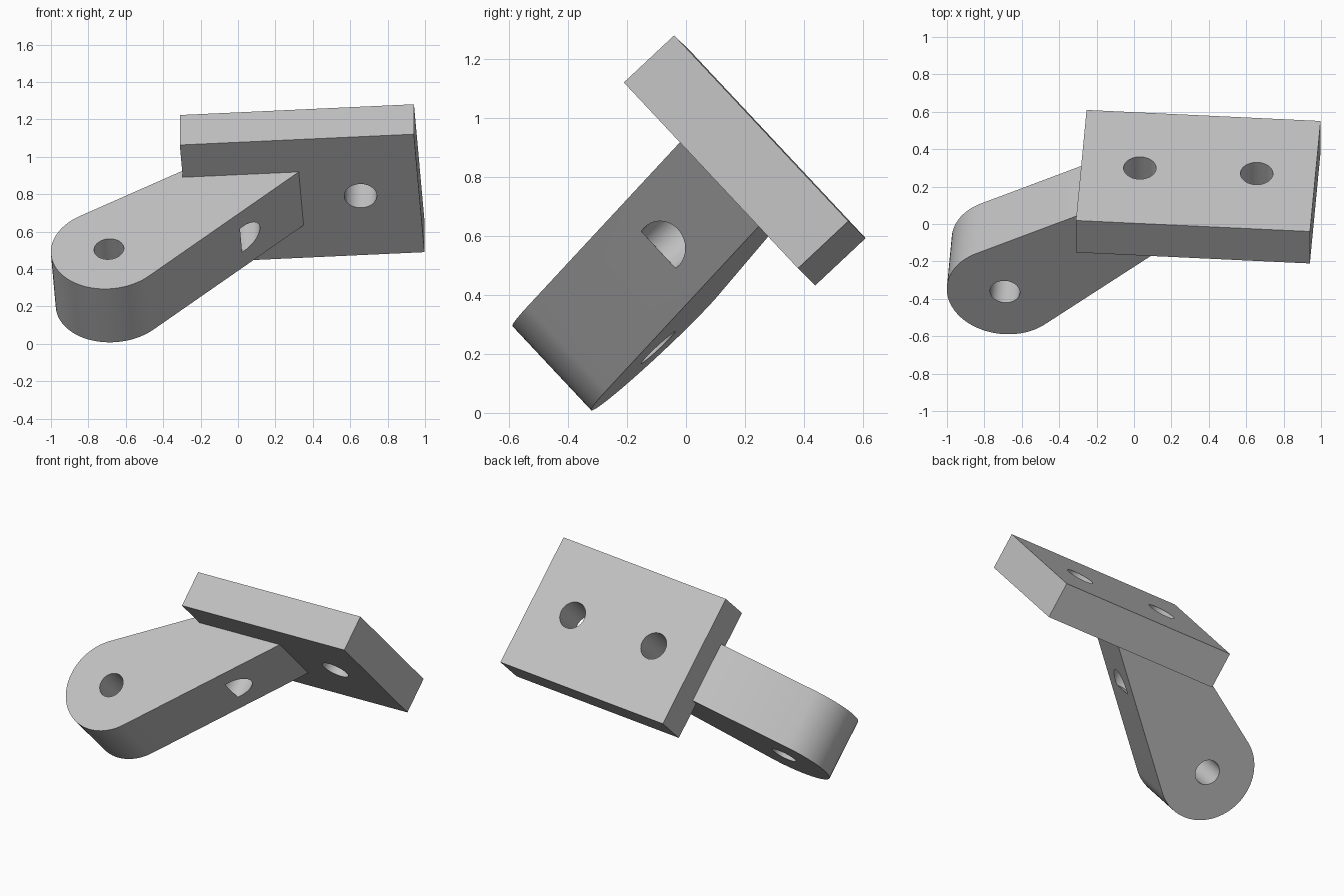
import bpy, bmesh, math
from mathutils import Matrix, Vector

cube = bpy.data.objects.get("Cube")
if cube:
    bpy.data.objects.remove(cube, do_unlink=True)

# Single grey finish
grey = bpy.data.materials.new("light_grey")
grey.use_nodes = True
COLOUR = (0.54, 0.54, 0.54, 1)
grey.diffuse_color = COLOUR
grey.node_tree.nodes["Principled BSDF"].inputs["Base Color"].default_value = COLOUR

# Tilted frame: u along the plate, v across it, n out of it; origin under the plate
u = Vector((0.9977, -0.047, 0.046)).normalized()
n = u.cross(Vector((0.069, 0.682, -0.728))).normalized()
v = n.cross(u)
frame = Matrix.Translation((0.343, 0.114, 0.777)) @ Matrix((u, v, n)).transposed().to_4x4()

LENGTH, WIDTH, THICK = 1.254, 0.866, 0.234
ARM_WIDTH = 0.392
PIVOT_U, PIVOT_N, PIVOT_R = -1.021, -0.535, 0.311
HOLE_R = 0.087


def prism(name, profile, width):
    """Extrude a (u, n) outline along v, centred on v = 0."""
    bm = bmesh.new()
    face = bm.faces.new([bm.verts.new((a, -width / 2, b)) for a, b in profile])
    out = bmesh.ops.extrude_face_region(bm, geom=[face])
    moved = [g for g in out["geom"] if isinstance(g, bmesh.types.BMVert)]
    bmesh.ops.translate(bm, verts=moved, vec=(0, width, 0))
    bmesh.ops.recalc_face_normals(bm, faces=bm.faces)
    mesh = bpy.data.meshes.new(name)
    bm.to_mesh(mesh)
    bm.free()
    mesh.materials.append(grey)
    obj = bpy.data.objects.new(name, mesh)
    bpy.context.collection.objects.link(obj)
    obj.matrix_world = frame
    return obj


def circle(cu, cn, r, start=0, end=2 * math.pi, steps=64):
    angles = [start + (end - start) * i / steps for i in range(steps)]
    return [(cu + r * math.cos(a), cn + r * math.sin(a)) for a in angles]


def upright_cutter(at_u, bottom):
    """Round cutter along n, from the given depth to above the plate."""
    top = 0.5
    obj = prism("hole_cutter", circle(0, 0, HOLE_R), top - bottom)
    obj.matrix_world = (frame @ Matrix.Translation((at_u, 0, (top + bottom) / 2))
                        @ Matrix.Rotation(math.pi / 2, 4, 'X'))
    return obj


# Mounting plate
half = LENGTH / 2
plate = prism("mounting_plate", [(-half, 0), (half, 0), (half, THICK), (-half, THICK)], WIDTH)

# Tapered arm: round pivot end, tangent sides running into the plate
left, right = math.radians(30), math.radians(43.5)
sink = 0.1
outline = circle(PIVOT_U, PIVOT_N, PIVOT_R, math.pi / 2 + left, 1.5 * math.pi + right, 48)
end = 1.5 * math.pi + right
low = (PIVOT_U + PIVOT_R * math.cos(end), PIVOT_N + PIVOT_R * math.sin(end))
high = outline[0]
right_u = low[0] - low[1] / math.tan(right)
left_u = high[0] + (sink - high[1]) / math.tan(left)
outline += [low, (right_u, 0), (right_u, sink), (left_u, sink)]
arm = prism("tapered_arm", outline, ARM_WIDTH)

# Holes: pivot bore, blind bolt hole breaking out of the arm side, open bolt hole
pivot_cut = prism("pivot_cutter", circle(PIVOT_U, PIVOT_N, 0.08), 1)
inner_cut = upright_cutter(-0.313, -0.305)
outer_cut = upright_cutter(0.313, -0.2)
cutters = [pivot_cut, inner_cut, outer_cut]
for c in cutters:
    c.hide_render = True

for part, cuts in ((plate, (inner_cut, outer_cut)), (arm, (pivot_cut, inner_cut))):
    bpy.ops.object.select_all(action='DESELECT')
    part.select_set(True)
    bpy.context.view_layer.objects.active = part
    for c in cuts:
        mod = part.modifiers.new("hole", 'BOOLEAN')
        mod.operation = 'DIFFERENCE'
        mod.solver = 'EXACT'
        mod.object = c
        bpy.ops.object.modifier_apply(modifier=mod.name)
    bpy.ops.object.shade_smooth_by_angle(angle=math.radians(30))

for c in cutters:
    bpy.data.objects.remove(c, do_unlink=True)
